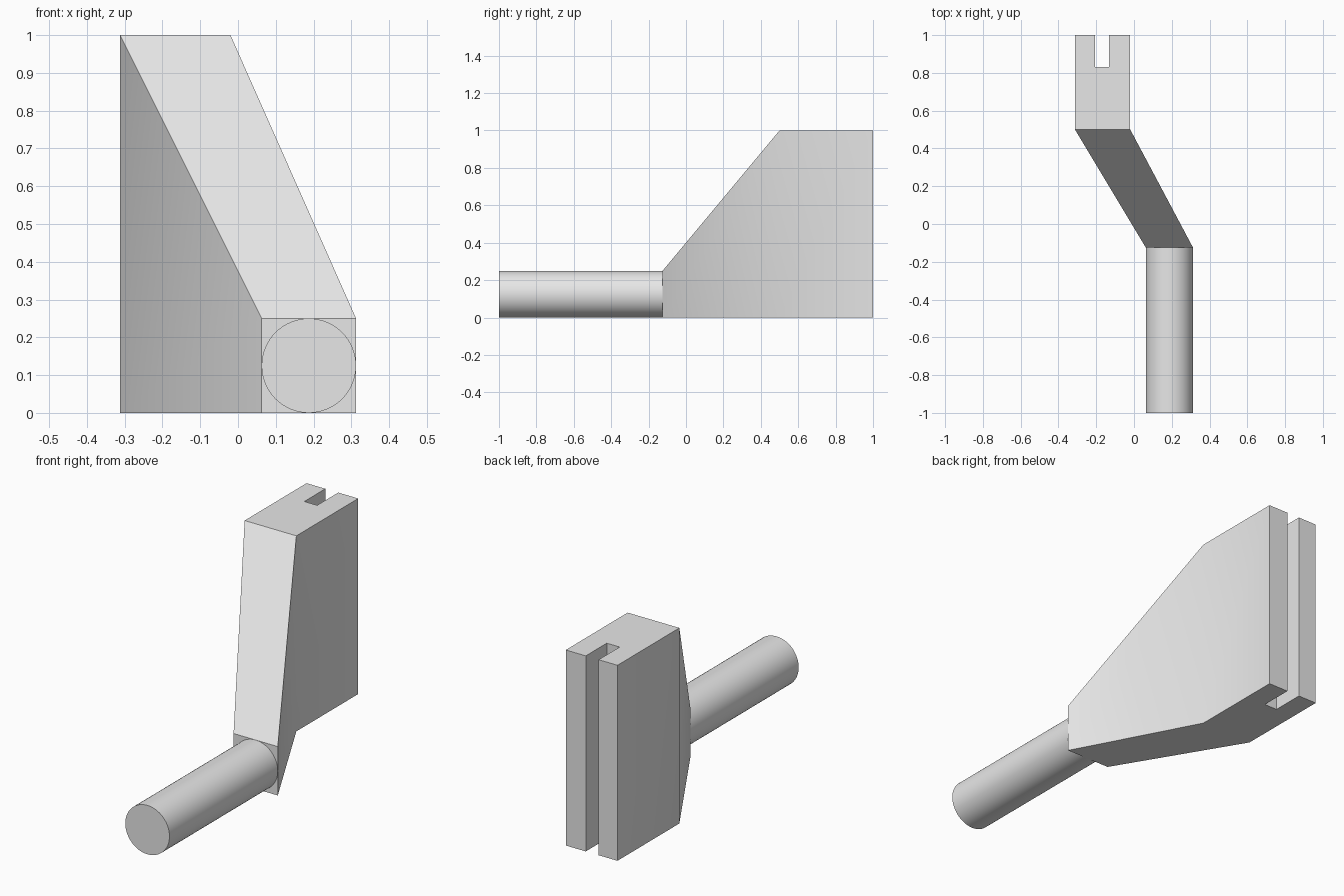
import bpy
import bmesh
import math

default_cube = bpy.data.objects.get("Cube")
if default_cube:
    bpy.data.objects.remove(default_cube, do_unlink=True)

# One plain grey for the whole model
grey = bpy.data.materials.new("plain_grey")
grey.use_nodes = True
colour = (0.8, 0.8, 0.8, 1)
grey.diffuse_color = colour
grey.node_tree.nodes["Principled BSDF"].inputs["Base Color"].default_value = colour


def finish(obj, angle):
    """Assign the material and smooth the shallow edges."""
    obj.data.materials.append(grey)
    bpy.ops.object.select_all(action='DESELECT')
    obj.select_set(True)
    bpy.context.view_layer.objects.active = obj
    bpy.ops.object.shade_smooth_by_angle(angle=math.radians(angle))


# Slotted blade: plan outline, anticlockwise from the rod end
NECK_Y, DECK_Y = -0.125, 0.5
LEFT, RIGHT = -0.02, -0.3125
SLOT_LEFT, SLOT_RIGHT, SLOT_Y = -0.133, -0.206, 0.83
outline = [
    (0.0625, NECK_Y), (0.3125, NECK_Y),
    (LEFT, DECK_Y), (LEFT, 1),
    (SLOT_LEFT, 1), (SLOT_LEFT, SLOT_Y),
    (SLOT_RIGHT, SLOT_Y), (SLOT_RIGHT, 1),
    (RIGHT, 1), (RIGHT, DECK_Y),
]
bm = bmesh.new()
bottom = [bm.verts.new((x, y, 0)) for x, y in outline]
top = [bm.verts.new((x, y, 0.25 if y < 0 else 1)) for x, y in outline]
for i in range(len(outline)):
    j = (i + 1) % len(outline)
    bm.faces.new((bottom[i], bottom[j], top[j], top[i]))
bm.faces.new(bottom[::-1])
bm.faces.new(top[2:])                          # level deck
bm.faces.new((top[0], top[1], top[2], top[-1]))  # sloping shoulder
bmesh.ops.recalc_face_normals(bm, faces=bm.faces)
mesh = bpy.data.meshes.new("slotted_blade")
bm.to_mesh(mesh)
bm.free()
blade = bpy.data.objects.new("slotted_blade", mesh)
bpy.context.collection.objects.link(blade)
finish(blade, 35)

# Round rod reaching forward from the neck
length = 1 + NECK_Y
bpy.ops.mesh.primitive_cylinder_add(
    vertices=64, radius=0.125, depth=length,
    location=(0.1875, -1 + length / 2, 0.125),
    rotation=(math.pi / 2, 0, 0))
rod = bpy.context.object
rod.name = "round_rod"
finish(rod, 35)
